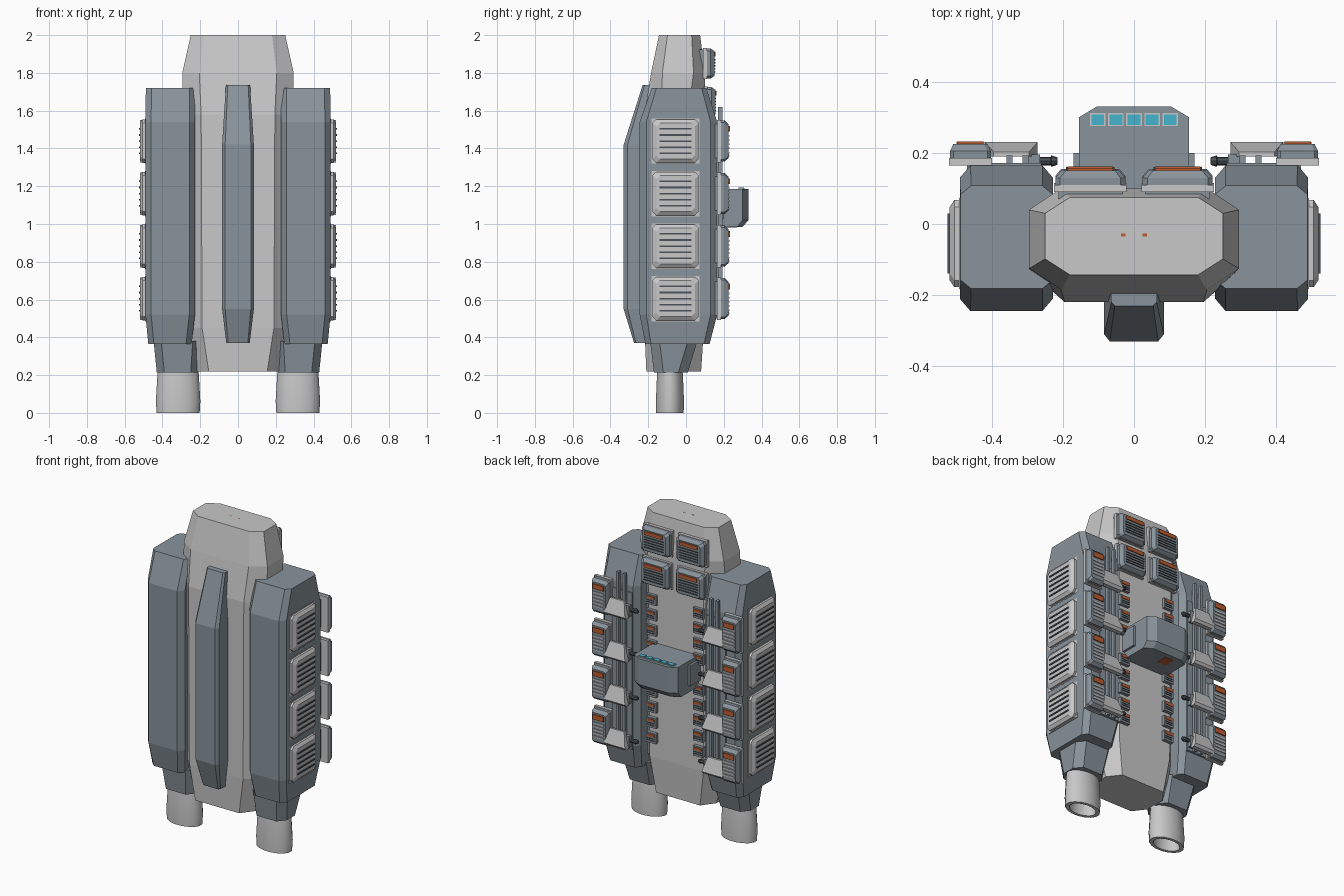
import bpy, bmesh, math
from mathutils import Vector

if "Cube" in bpy.data.objects:
    bpy.data.objects.remove(bpy.data.objects["Cube"])

# ---------- palette ----------
PALETTE = [("light_grey", (0.58, 0.58, 0.58)), ("blue_grey", (0.25, 0.295, 0.33)),
           ("dark_grey", (0.07, 0.085, 0.10)), ("orange", (0.50, 0.11, 0.03)),
           ("cyan", (0.06, 0.46, 0.62))]
LIGHT, BLUE, DARK, ORANGE, CYAN = range(5)
MATS = []
for name, rgb in PALETTE:
    m = bpy.data.materials.new(name)
    m.diffuse_color = (*rgb, 1)
    m.use_nodes = True
    m.node_tree.nodes["Principled BSDF"].inputs["Base Color"].default_value = m.diffuse_color
    MATS.append(m)


class Part:
    """Collects lofted solids into one object."""
    def __init__(self, name):
        self.name, self.bm = name, bmesh.new()

    def loft(self, rings, mat):
        loops = [[self.bm.verts.new(p) for p in r] for r in rings]
        n = len(loops[0])
        faces = [self.bm.faces.new((a[i], a[(i + 1) % n], b[(i + 1) % n], b[i]))
                 for a, b in zip(loops, loops[1:]) for i in range(n)]
        faces += [self.bm.faces.new(loops[0]), self.bm.faces.new(loops[-1])]
        for f in faces:
            f.material_index = mat
        bmesh.ops.recalc_face_normals(self.bm, faces=faces)

    def box(self, x0, x1, y0, y1, z0, z1, mat):
        self.loft([[(x0, y0, z), (x1, y0, z), (x1, y1, z), (x0, y1, z)] for z in (z0, z1)], mat)

    def finish(self, smooth=False):
        me = bpy.data.meshes.new(self.name)
        for m in MATS:
            me.materials.append(m)
        self.bm.to_mesh(me)
        self.bm.free()
        ob = bpy.data.objects.new(self.name, me)
        bpy.context.collection.objects.link(ob)
        if smooth:
            bpy.context.view_layer.objects.active = ob
            ob.select_set(True)
            bpy.ops.object.shade_smooth_by_angle(angle=math.radians(35))
            ob.select_set(False)
        return ob


def octagon(x0, x1, y0, y1, cx, cy):
    return [(x0 + cx, y0), (x1 - cx, y0), (x1, y0 + cy), (x1, y1 - cy),
            (x1 - cx, y1), (x0 + cx, y1), (x0, y1 - cy), (x0, y0 + cy)]


def level(z, x0, x1, y0, y1, cx, cy):
    return [(x, y, z) for x, y in octagon(x0, x1, y0, y1, cx, cy)]


def flip(ring, s):
    return [(x * s, y, z) for x, y, z in ring]


def vent(part, origin, u, n, w, h, d, body, slat, slats=5, cap=False):
    """Bevelled louvre panel: u runs across it, n points outwards, z is up."""
    o, u, n, v = Vector(origin), Vector(u), Vector(n), Vector((0, 0, 1))

    def ring(hw, hh, depth, c):
        return [o + u * a + v * b + n * depth for a, b in octagon(-hw, hw, -hh, hh, c, c)]

    def plate(a0, a1, b0, b1, d0, d1, mat):
        part.loft([[o + u * a + v * b + n * k for a, b in
                    ((a0, b0), (a1, b0), (a1, b1), (a0, b1))] for k in (d0, d1)], mat)

    c = min(w, h) * 0.08
    plate(-w / 2, w / 2, -h / 2, h / 2, -0.01, d * 0.2, LIGHT)
    part.loft([ring(w * .48, h * .48, d * .2, c), ring(w * .48, h * .48, d * .6, c),
               ring(w * .40, h * .40, d, c)], body)
    lo, hi = -h * .27, h * (.12 if cap else .27)
    for i in range(slats):
        b = lo + (hi - lo) * i / (slats - 1)
        plate(-w * .33, w * .33, b - h * .018, b + h * .018, d - .002, d + .005, slat)
    if cap:
        plate(-w * .31, w * .31, h * .22, h * .36, d - .002, d + .007, ORANGE)


# ---------- central hull ----------
hull = Part("central_hull")
hull.loft([level(0.22, -.215, .215, -.21, .08, .06, .08),
           level(0.45, -.28, .28, -.22, .095, .09, .09),
           level(1.58, -.295, .295, -.22, .10, .10, .09),
           level(1.80, -.295, .295, -.185, .10, .09, .06),
           level(2.00, -.25, .25, -.143, .075, .07, .045)], LIGHT)
for x in (-.03, .03):
    hull.box(x - .006, x + .006, -.035, -.027, 1.997, 2.0005, ORANGE)
hull.finish()

# ---------- front keel ----------
keel = Part("front_keel")
keel.loft([level(0.37, -.062, .062, -.275, -.15, .01, .01),
           level(0.55, -.084, .084, -.33, -.15, .016, .02),
           level(1.42, -.084, .084, -.33, -.15, .016, .02),
           level(1.735, -.064, .064, -.23, -.15, .01, .01)], BLUE)
keel.finish()

for s, side in ((-1, "left"), (1, "right")):
    # ---------- side pod and its lower mount ----------
    pod = Part(side + "_pod")
    pod.loft([flip(r, s) for r in (
        level(0.365, .245, .475, -.215, .125, .03, .03),
        level(0.52, .228, .49, -.245, .165, .03, .035),
        level(1.54, .228, .49, -.245, .165, .03, .035),
        level(1.72, .228, .488, -.182, .108, .03, .025))], BLUE)
    pod.loft([flip(r, s) for r in (
        level(0.215, .21, .43, -.17, .01, .04, .05),
        level(0.38, .20, .447, -.19, .06, .04, .05))], BLUE)
    pod.finish()

    # ---------- hollow engine nozzle ----------
    noz = Part(side + "_nozzle")
    noz.loft([[(s * .317 + rx * math.cos(t), -.085 + ry * math.sin(t), z)
               for t in (math.tau * (i + .5) / 16 for i in range(16))]
              for z, rx, ry in ((.24, .108, .066), (.20, .112, .070), (.06, .12, .076),
                                (0, .116, .074), (0, .09, .056), (.12, .078, .048))], LIGHT)
    noz.finish(smooth=True)

    # ---------- outer vents and rear vents on the pod ----------
    outer, rear = Part(side + "_outer_vents"), Part(side + "_rear_vents")
    for i in range(4):
        z = .605 + .278 * i
        vent(outer, (s * .485, -.055, z), (0, 1, 0), (s, 0, 0), .255, .24, .034, LIGHT, DARK)
        vent(rear, (s * .46, .175, z), (1, 0, 0), (0, 1, 0), .12, .225, .05, BLUE, LIGHT, 5, True)
        rear.box(*sorted((s * .40, s * .47)), .15, .17, z - .09, z + .09, BLUE)
    outer.finish()
    rear.finish()

    # ---------- rails with sloped shields and small barrels ----------
    rail = Part(side + "_rails")
    rail.box(*sorted((s * .26, s * .40)), .155, .172, .50, 1.50, BLUE)
    for x in (.305, .35):
        rail.box(s * x - .009, s * x + .009, .17, .192, .50, 1.62, BLUE)
    for i in range(4):
        z = .56 + .278 * i
        # shield: wide foot, narrow sloped top
        rail.loft([[(s * .345 + a * w, y, h) for a, y in ((-1, .19), (1, .19), (1, y1), (-1, y1))]
                   for h, w, y1 in ((z - .05, .074, .218), (z - .035, .074, .23),
                                    (z + .055, .05, .203))], LIGHT)
        rail.box(*sorted((s * .265, s * .30)), .165, .195, z - .04, z + .03, BLUE)
        # inward barrel
        rail.loft([[(s * x, .177 + r * math.cos(k * math.tau / 8), z + r * math.sin(k * math.tau / 8))
                    for k in range(8)] for x, r in ((.27, .012), (.235, .012), (.232, .016), (.215, .01))], DARK)
    rail.finish()

    # ---------- small rear hatches in a column ----------
    hatch = Part(side + "_rear_hatches")
    for i in range(10):
        if i in (5,):
            continue
        z = .58 + .098 * i
        x = s * .165
        hatch.box(x - .034, x + .034, .085, .118, z - .032, z + .032, BLUE)
        hatch.box(x - .026, x + .026, .11, .122, z + .008, z + .024, ORANGE)
        for k in range(2):
            hatch.box(x - .026, x + .026, .11, .121, z - .02 + .013 * k, z - .014 + .013 * k, DARK)
    hatch.finish()

    # ---------- large upper rear vents ----------
    upper = Part(side + "_upper_vents")
    for z, y in ((1.85, .10), (1.645, .105)):
        vent(upper, (s * .123, y, z), (1, 0, 0), (0, 1, 0), .205, .165, .05, BLUE, DARK, 5, True)
        upper.box(s * .123 - .09, s * .123 + .09, .07, .10, z - .075, z + .075, BLUE)
    upper.finish()

# ---------- rear bridge ----------
bridge = Part("rear_bridge")
bridge.box(-.17, .17, .08, .20, 1.03, 1.16, BLUE)


def deck(z, y1, c):
    return [(-.155, .09, z), (.155, .09, z), (.155, y1 - c * .6, z),
            (.155 - c, y1, z), (-.155 + c, y1, z), (-.155, y1 - c * .6, z)]


bridge.loft([deck(.985, .30, .05), deck(1.02, .33, .05), deck(1.185, .33, .05)], BLUE)
bridge.box(-.07, -.01, .20, .27, .982, .99, ORANGE)
for i in range(5):
    x = (i - 2) * .051
    bridge.box(x - .022, x + .022, .275, .312, 1.18, 1.188, LIGHT)
    bridge.box(x - .018, x + .018, .279, .308, 1.184, 1.192, CYAN)
bridge.finish()
